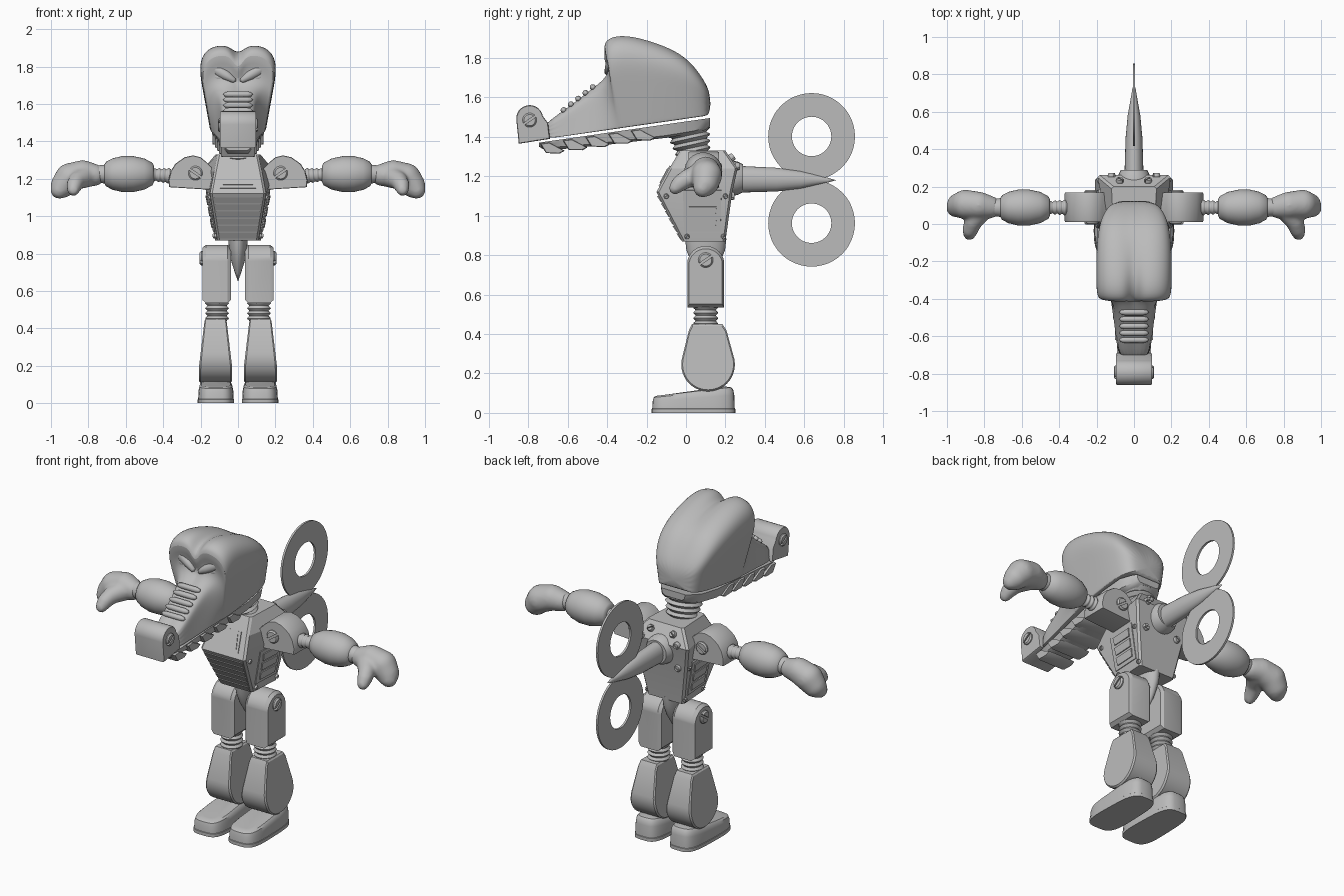
import bpy, bmesh
from math import sin, cos, pi, radians, copysign
from mathutils import Vector, Matrix

if "Cube" in bpy.data.objects:
    bpy.data.objects.remove(bpy.data.objects["Cube"])

grey = bpy.data.materials.new("plain_grey")
grey.use_nodes = True
grey.diffuse_color = (0.5, 0.5, 0.5, 1)
grey.node_tree.nodes["Principled BSDF"].inputs["Base Color"].default_value = (0.5, 0.5, 0.5, 1)


def part(name, bm, mirror=False, subsurf=0, angle=35, blob=False):
    bmesh.ops.remove_doubles(bm, verts=bm.verts, dist=1e-5)
    bmesh.ops.recalc_face_normals(bm, faces=bm.faces)
    me = bpy.data.meshes.new(name)
    bm.to_mesh(me)
    bm.free()
    me.materials.append(grey)
    me.shade_smooth()
    me.set_sharp_from_angle(angle=radians(angle))
    ob = bpy.data.objects.new(name, me)
    bpy.context.collection.objects.link(ob)
    if blob:
        m = ob.modifiers.new("fuse", 'REMESH')
        m.mode, m.voxel_size, m.use_smooth_shade = 'VOXEL', 0.01, True
        m = ob.modifiers.new("soften", 'SMOOTH')
        m.iterations = 8
    if subsurf:
        m = ob.modifiers.new("smooth", 'SUBSURF')
        m.levels = m.render_levels = subsurf
    if mirror:
        ob.modifiers.new("other_side", 'MIRROR')
    return ob


def loft(bm, rings, cap=True):
    vs = [[bm.verts.new(p) for p in r] for r in rings]
    n = len(vs[0])
    for a, b in zip(vs, vs[1:]):
        for i in range(n):
            bm.faces.new((a[i], a[(i + 1) % n], b[(i + 1) % n], b[i]))
    if cap:
        bm.faces.new(vs[0])
        bm.faces.new(vs[-1])
    return [v for r in vs for v in r]


def lathe(bm, prof, origin, direction, seg=24, cap=True):
    q = Vector(direction).to_track_quat('Z', 'Y')
    rings = [[Vector(origin) + q @ Vector((r * cos(2 * pi * i / seg), r * sin(2 * pi * i / seg), t))
              for i in range(seg)] for t, r in prof]
    return loft(bm, rings, cap)


def prism(bm, pts, levels, axis='x', centre=(0, 0)):
    # levels: (position along axis, scale of the outline about its centre)
    cu, cv = centre
    rings = []
    for t, s in levels:
        uv = [(cu + (u - cu) * s, cv + (v - cv) * s) for u, v in pts]
        rings.append([(t, u, v) if axis == 'x' else (u, t, v) for u, v in uv])
    return loft(bm, rings)


def arc(cu, cv, r, a, b, n=12):
    return [(cu + r * cos(radians(a + (b - a) * i / n)), cv + r * sin(radians(a + (b - a) * i / n)))
            for i in range(n + 1)]


def spring(bm, a, b, r0, r1, coils):
    a, b = Vector(a), Vector(b)
    n = coils * 6
    prof = [((b - a).length * i / n, (r0 + (r1 - r0) * i / n) * (0.93 - 0.09 * cos(2 * pi * i / 6)))
            for i in range(n + 1)]
    lathe(bm, prof, a, b - a)


def screw(bm, loc, direction, r, h=0.018):
    # two half discs leave the driver slot open
    q = Vector(direction).to_track_quat('Z', 'Y')
    for turn in (0, 180):
        pts = arc(0, 0, r, 10, 170)
        spin = Matrix.Rotation(radians(turn + 35), 3, 'Z')
        loft(bm, [[Vector(loc) + q @ (spin @ Vector((u * s, v * s, t))) for u, v in pts]
                  for t, s in ((0, 1), (h * 0.6, 1), (h, 0.8))])


def plate(bm, corners, h):
    c = [Vector(p) for p in corners]
    n = (c[1] - c[0]).cross(c[2] - c[0]).normalized()
    loft(bm, [[p - n * 0.01 for p in c], [p + n * h for p in c]])


def jaw(y):
    return 1.492 + 0.144 * y


# Cranium and upper snout: y, forward lean, top, bottom width, top width, cleft
outline = [(0.5, 0), (0.95, 0), (1, 0), (1, 0.04), (1, 0.25), (1, 0.5), (1, 0.72), (0.93, 0.88),
           (0.72, 0.97), (0.45, 1), (0.2, 0.98)]
bm = bmesh.new()
rings = []
for y, lean, zt, wb, wt, cleft in [
        (-.73, 0, 1.46, .083, .08, 0), (-.61, 0, 1.54, .095, .088, 0), (-.47, 0, 1.65, .115, .095, 0),
        (-.4, 0, 1.705, .125, .125, .01), (-.35, -.035, 1.77, .13, .17, .05),
        (-.33, -.1, 1.87, .14, .195, .09), (-.28, -.1, 1.915, .145, .207, .07),
        (-.22, -.06, 1.918, .15, .207, .035), (-.12, 0, 1.87, .15, .206, .01),
        (0, 0, 1.81, .148, .19, 0), (.08, 0, 1.71, .13, .155, 0), (.125, 0, 1.625, .095, .1, 0)]:
    zb = jaw(y)
    half = [(u * (wb + (wt - wb) * min(1, v * 1.4)), y + lean * v, zb + (zt - zb) * v) for u, v in outline]
    ring = [(0, y, zb)] + half + [(0, y + lean, zt - cleft - 0.004)]
    rings.append(ring + [(-x, a, b) for x, a, b in reversed(half)])
loft(bm, rings)
part("head", bm, subsurf=2, angle=60)

# Brows and eyes
bm = bmesh.new()
a, b = Vector((.02, -.4, 1.725)), Vector((.18, -.345, 1.825))
lathe(bm, [((b - a).length * t, r) for t, r in
           ((-.05, 0), (0, .014), (.25, .026), (.5, .033), (.75, .03), (.95, .018), (1.03, 0))], a, b - a)
part("brows", bm, mirror=True, angle=80)
bm = bmesh.new()
turn = Matrix.Rotation(radians(35), 4, 'Z') @ Matrix.Rotation(radians(-20), 4, 'Y')
bmesh.ops.create_uvsphere(bm, u_segments=24, v_segments=14, radius=1,
                          matrix=Matrix.Translation((.13, -.345, 1.755)) @ turn @ Matrix.Diagonal((.07, .04, .036, 1)))
part("eyes", bm, mirror=True, angle=80)

# Nose block with side screws and snout wrinkles
bm = bmesh.new()
prism(bm, [(-.848, 1.365), (-.861, 1.49)] + arc(-.793, 1.493, .068, 170, 10) + [(-.7, 1.47), (-.69, 1.39)],
      [(-.095, .96), (-.088, 1), (.088, 1), (.095, .96)], centre=(-.78, 1.46))
for s in (1, -1):
    screw(bm, (s * .09, -.793, 1.485), (s, 0, 0), .036)
part("nose", bm)
bm = bmesh.new()
for i in range(5):
    y = -.62 + i * .037
    z = 1.535 + i * .029
    lathe(bm, [(0, 0), (.01, .011), (.03, .016), (.13, .016), (.15, .011), (.16, 0)], (-.08, y, z), (1, 0, 0), 12)
part("snout_wrinkles", bm)

# Lower jaw with slanted teeth strips
bm = bmesh.new()
rings = []
for y, zb, w in [(-.745, 1.35, .07), (-.72, 1.335, .08), (-.6, 1.34, .092), (-.4, 1.36, .112),
                 (-.1, 1.395, .143), (.04, 1.418, .135), (.1, 1.435, .1), (.122, 1.455, .08)]:
    zt = jaw(y) - .014
    rings.append([(-w, y, zt), (-w * .92, y, zb + .012), (-w * .7, y, zb), (w * .7, y, zb),
                  (w * .92, y, zb + .012), (w, y, zt)])
loft(bm, rings)
part("lower_jaw", bm)
bm = bmesh.new()
for i in range(5):
    y = -.74 + .115 * i
    z = jaw(y) - .02
    w = .085 + .011 * i
    prism(bm, [(y, z), (y + .045, z + .006), (y + .125, z - .036), (y + .1, z - .05), (y + .03, z - .048)],
          [(-w - .006, .9), (-w + .006, 1), (w - .006, 1), (w + .006, .9)], centre=(y + .06, z - .025))
part("lower_teeth", bm)

bm = bmesh.new()
spring(bm, (0, .045, 1.28), (0, .01, 1.44), .08, .112, 5)
part("neck", bm, angle=60)

# Torso: height, front width, back width, front y, back y
bm = bmesh.new()
rings = []
for z, wf, wb, yf, yb in [(.87, .11, .122, -.02, .2), (1.12, .15, .168, -.15, .235),
                          (1.24, .128, .195, -.085, .262), (1.33, .11, .12, -.03, .2)]:
    c = .012
    half = [(wf - c, yf), (wf, yf + c), (wb, yb - c), (wb - c, yb)]
    rings.append([(x, y, z) for x, y in half] + [(-x, y, z) for x, y in reversed(half)])
loft(bm, rings)
part("torso", bm, angle=15)

# Belly slats
bm = bmesh.new()
for i in range(6):
    z = .88 + .038 * i
    f = (z - .87) / .25
    y = -.02 - .13 * f
    prism(bm, [(y + .03, z), (y - .004, z), (y - .024, z + .03), (y + .03, z + .03)],
          [(-.098 - .038 * f, 1), (.098 + .038 * f, 1)])
part("belly_slats", bm)

# Chest panel, then side vents and plate screws
bm = bmesh.new()
for grow, h in ((.012, .005), (-.004, .009)):
    plate(bm, [(x * (w + grow), -.15 + .54 * (z - 1.12) , z) for x, w, z in
               ((-1, .085, 1.16 - grow), (1, .085, 1.16 - grow), (1, .068, 1.24 + grow), (-1, .068, 1.24 + grow))], h)
part("chest_panel", bm)


def side_x(y, z):
    f = (z - .87) / .25
    return .11 + .04 * f + (.012 + .006 * f) * (y + .02 + .13 * f) / (.22 + .165 * f)


bm = bmesh.new()
panels = [(-.01, .175, .92, 1.13, .005)] + [(.02, .15, z, z + .045, .011) for z in (.942, 1.002, 1.062)]
for y0, y1, z0, z1, h in panels:
    plate(bm, [(side_x(y, z), y, z) for y, z in ((y0, z0), (y1, z0), (y1 + .005, z1), (y0 - .005, z1))], h)
for y, z in ((.005, .895), (.19, .895), (-.1, 1.1), (.2, 1.1)):
    screw(bm, (side_x(y, z) - .004, y, z), (1, 0, -.15), .013, .014)
for x, z in ((.12, 1.25), (.11, 1.1)):
    screw(bm, (x, .225 if z < 1.2 else .252, z), (0, 1, 0), .02, .022)
screw(bm, (.075, .225, 1.29), (0, .8, .6), .02, .022)
part("side_vents", bm, mirror=True)

# Tapered tail under the torso
bm = bmesh.new()
lathe(bm, [(-.01, .105), (.05, .098), (.12, .07), (.18, .032), (.225, 0)], (0, .1, .875), (0, 0, -1))
bmesh.ops.scale(bm, vec=(.5, 1, 1), verts=bm.verts)
part("tail", bm)

# Wind-up key: collar, shaft and two flat rings
bm = bmesh.new()
lathe(bm, [(0, .09), (.03, .085), (.06, .07)], (0, .23, 1.19), (0, 1, 0))
part("key_collar", bm)
bm = bmesh.new()
lathe(bm, [(0, .068), (.2, .06), (.32, .045), (.46, .012), (.5, 0)], (0, .26, 1.185), (0, 1, -.01))
bmesh.ops.scale(bm, vec=(.75, 1, 1), verts=bm.verts)
part("key_shaft", bm)
bm = bmesh.new()
for z in (1.402, .962):
    lathe(bm, [(-.006, .1), (-.006, .22), (.006, .22), (.006, .1), (-.006, .1)], (0, .637, z), (1, 0, 0), 48, False)
part("key_rings", bm)

# Shoulders
bm = bmesh.new()
prism(bm, [(.13, 1.14), (.13, 1.25), (.17, 1.29), (.2, 1.315), (.24, 1.325), (.285, 1.315), (.335, 1.28),
           (.36, 1.24), (.372, 1.19), (.368, 1.155)], [(.012, .97), (.02, 1), (.16, 1), (.168, .97)], 'y', (.24, 1.22))
screw(bm, (.228, .016, 1.23), (0, -1, 0), .038)
screw(bm, (.228, .164, 1.23), (0, 1, 0), .038)
part("shoulders", bm, mirror=True, angle=28)

# Elbow springs, forearms and mitten hands
bm = bmesh.new()
spring(bm, (.36, .088, 1.215), (.46, .088, 1.222), .042, .034, 4)
part("elbow_springs", bm, mirror=True, angle=60)
bm = bmesh.new()
lathe(bm, [(0, .045), (.008, .06), (.05, .083), (.11, .096), (.17, .096), (.22, .084), (.255, .066), (.265, .05),
           (.31, .045)], (.45, .088, 1.225), (1, 0, 0), 32)
part("forearms", bm, mirror=True, angle=40)


def chain(bm, pts):
    for p, q in zip(pts, pts[1:]):
        for i in range(5):
            x, y, z, r = Vector(p).lerp(Vector(q), i / 4)
            bmesh.ops.create_icosphere(bm, subdivisions=3, radius=r, matrix=Matrix.Translation((x, y, z)))


bm = bmesh.new()
chain(bm, [(.77, .09, 1.22, .06), (.83, .1, 1.227, .073), (.9, .105, 1.205, .079), (.935, .1, 1.165, .067),
           (.955, .085, 1.14, .048)])
chain(bm, [(.82, .07, 1.21, .06), (.86, .01, 1.19, .048), (.875, -.03, 1.165, .043), (.88, -.055, 1.14, .033)])
part("hands", bm, mirror=True, blob=True)

# Thighs with hip screws
bm = bmesh.new()
prism(bm, [(.007, .535), (.007, .76)] + arc(.1, .752, .095, 180, 0, 16)[1:-1] + [(.193, .76), (.193, .535)],
      [(.037, .88), (.055, 1), (.17, 1), (.19, .9)], centre=(.1, .7))
screw(bm, (.183, .1, .775), (1, 0, 0), .038, .022)
part("thighs", bm, mirror=True, angle=28)

bm = bmesh.new()
spring(bm, (.112, .1, .44), (.112, .1, .548), .062, .062, 4)
part("knee_springs", bm, mirror=True, angle=60)

# Shins: round at the bottom, narrowing toward the knee
bm = bmesh.new()
vs = prism(bm, [(.185, .45), (.03, .45), (.015, .42), (-.022, .27)] + arc(.112, .245, .136, 180, 360, 20)
           + [(.246, .27), (.205, .42)], [(-1, .95), (-.9, 1), (.9, 1), (1, .95)], centre=(.11, .27))
for v in vs:
    f = max(0, min(1, (v.co.z - .2) / .25))
    v.co.x = .12 + v.co.x * (.088 - .03 * f)
part("shins", bm, mirror=True, angle=28)

# Feet with a slightly wider sole
bm = bmesh.new()
rings = []
for z, s in ((0, 1), (.02, 1), (.022, .975), (.075, .95), (.098, .9), (.108, .8), (.112, .5)):
    ring = []
    for i in range(40):
        c, d = cos(2 * pi * i / 40), sin(2 * pi * i / 40)
        x, y = (copysign(abs(k) ** .55, k) for k in (c, d))
        grow = 1 + .2 * y if z > .03 else 1
        ring.append((.118 + .096 * s * x * (1 - .06 * y), .038 + .212 * y * (s + 1) / 2, z * grow))
    rings.append(ring)
loft(bm, rings)
part("feet", bm, mirror=True)
